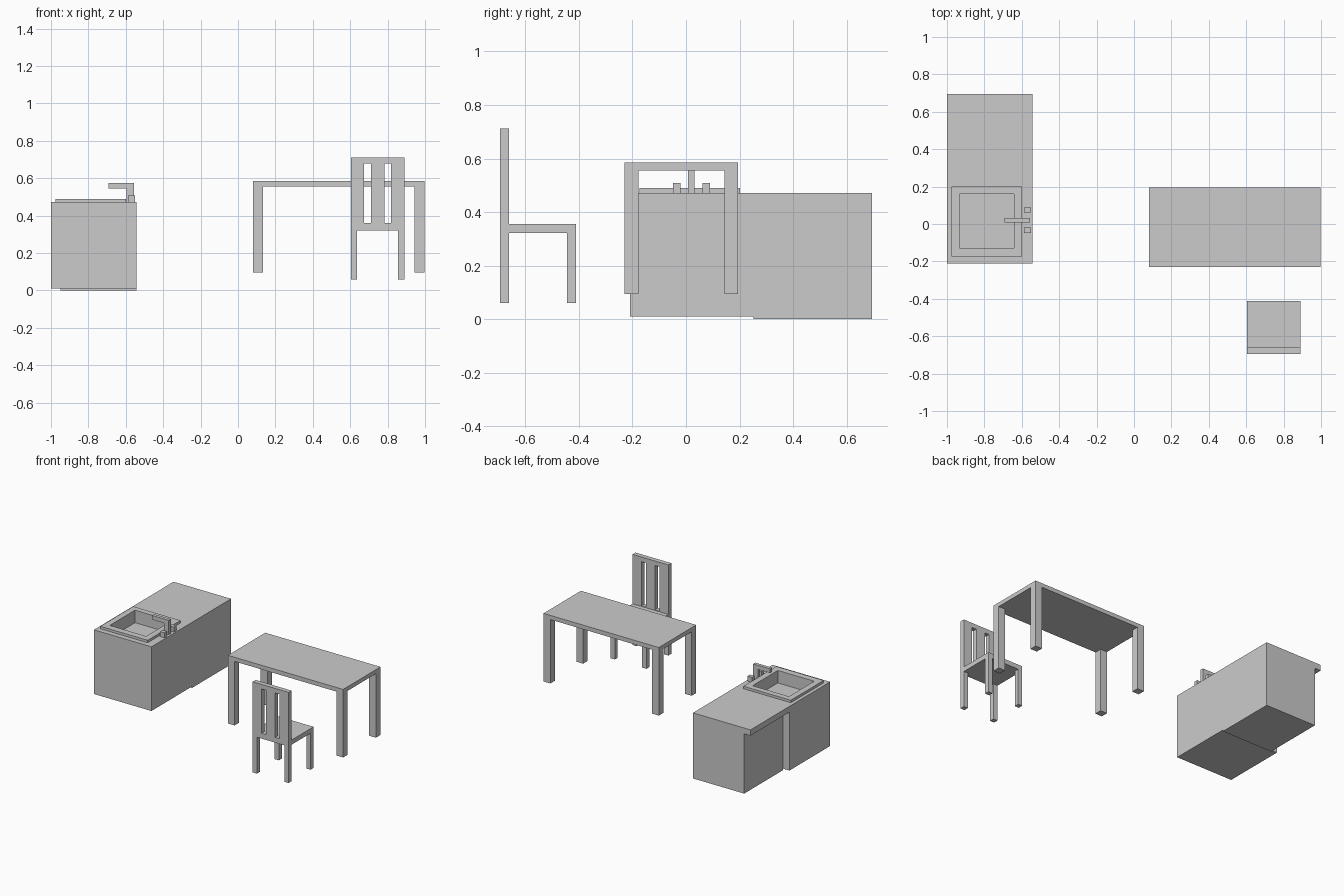
import bpy
import bmesh

if "Cube" in bpy.data.objects:
    bpy.data.objects.remove(bpy.data.objects["Cube"])


def box(name, x, y, z):
    """Axis-aligned box from (min, max) ranges."""
    bm = bmesh.new()
    bmesh.ops.create_cube(bm, size=1)
    for v in bm.verts:
        v.co = [r[0] if c < 0 else r[1] for c, r in zip(v.co, (x, y, z))]
    mesh = bpy.data.meshes.new(name)
    bm.to_mesh(mesh)
    bm.free()
    obj = bpy.data.objects.new(name, mesh)
    bpy.context.collection.objects.link(obj)
    return obj


def cutter(name, x, y, z):
    obj = box(name, x, y, z)
    obj.hide_render = True
    obj.display_type = 'WIRE'
    return obj


def cut(obj, tool):
    mod = obj.modifiers.new("cut", 'BOOLEAN')
    mod.operation = 'DIFFERENCE'
    mod.solver = 'EXACT'
    mod.object = tool


def ends(r, w):
    """Two ranges of width w at both ends of a range."""
    return {"a": (r[0], r[0] + w), "b": (r[1] - w, r[1])}


def legs(prefix, x, y, z, wx, wy):
    for side, xr in zip(("left", "right"), ends(x, wx).values()):
        for depth, yr in zip(("near", "far"), ends(y, wy).values()):
            box(f"{prefix}_{depth}_{side}_leg", xr, yr, z)


# Sink cabinet with a raised rim and sunken basin
sink_cabinet = box("sink_cabinet", (-1.0, -0.542), (-0.21, 0.252), (0.01, 0.472))
sink_rim = box("sink_rim", (-0.975, -0.598), (-0.173, 0.201), (0.472, 0.49))
basin_cutter = cutter("basin_cutter", (-0.932, -0.642), (-0.127, 0.16), (0.40, 0.6))
cut(sink_cabinet, basin_cutter)
cut(sink_rim, basin_cutter)

# Tap: post, spout and two handles
box("tap_post", (-0.595, -0.557), (0.008, 0.032), (0.472, 0.545))
box("tap_spout", (-0.692, -0.557), (0.008, 0.032), (0.545, 0.575))
for side, yc in (("near", -0.034), ("far", 0.075)):
    box(f"tap_{side}_handle", (-0.588, -0.552), (yc - 0.014, yc + 0.014), (0.472, 0.508))

# Counter cabinet whose worktop overhangs on the left
box("counter_body", (-0.95, -0.542), (0.252, 0.695), (0.0, 0.43))
box("counter_worktop", (-1.0, -0.542), (0.252, 0.695), (0.43, 0.472))

# Table
table_x, table_y = (0.08, 0.998), (-0.23, 0.195)
box("table_top", table_x, table_y, (0.555, 0.585))
legs("table", table_x, table_y, (0.095, 0.555), 0.054, 0.052)

# Chair: seat, legs and a slotted backrest
chair_x, chair_y = (0.603, 0.889), (-0.695, -0.411)
back_y = (-0.695, -0.661)
box("chair_seat", chair_x, (back_y[1], chair_y[1]), (0.322, 0.356))
legs("chair", chair_x, chair_y, (0.06, 0.322), 0.034, 0.034)
backrest = box("chair_backrest", chair_x, back_y, (0.322, 0.712))
for i, x0 in enumerate((0.674, 0.782)):
    cut(backrest, cutter(f"slot_cutter_{i}", (x0, x0 + 0.036), (-0.75, -0.6), (0.36, 0.679)))
